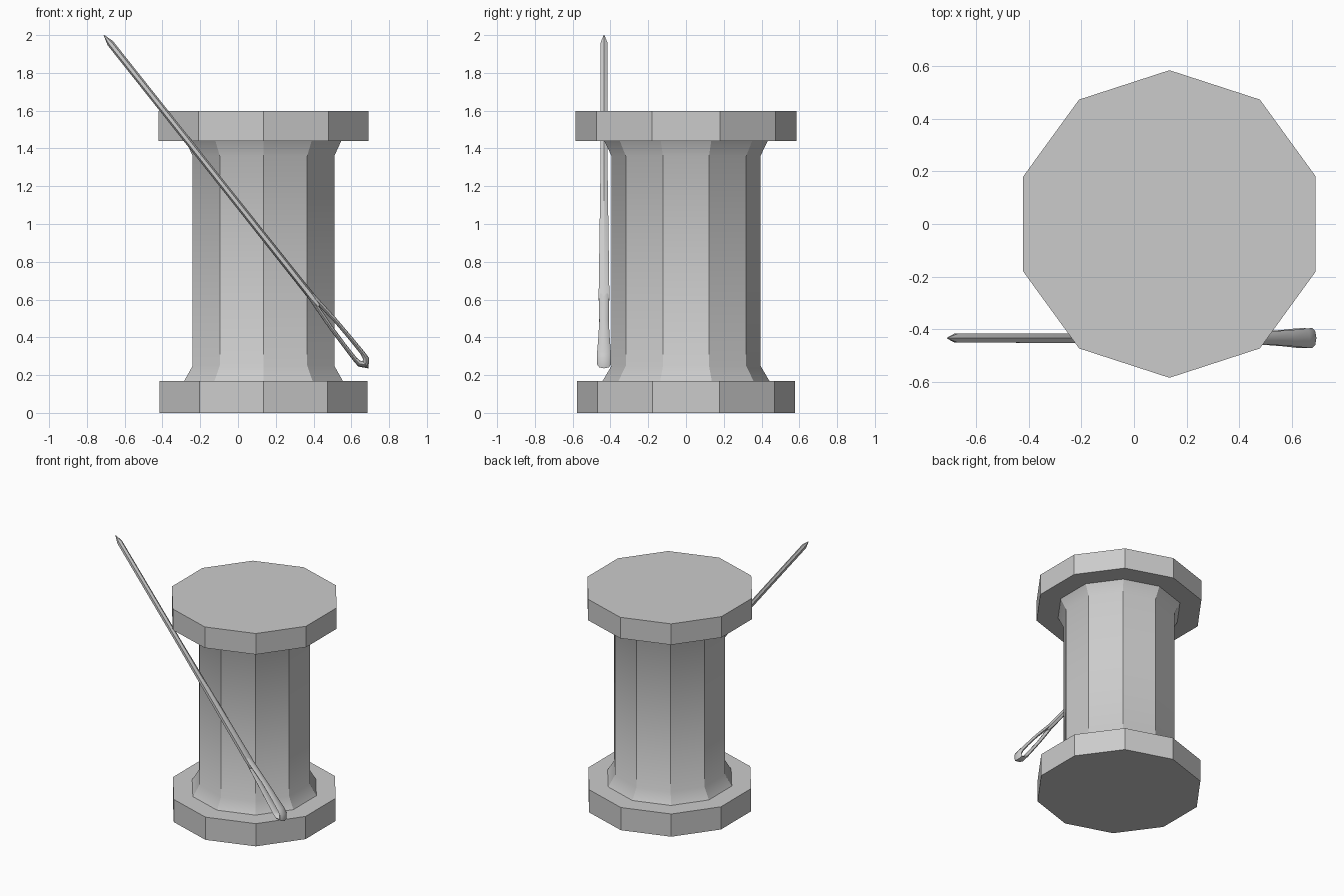
import bpy, bmesh, math
from mathutils import Vector

if "Cube" in bpy.data.objects:
    bpy.data.objects.remove(bpy.data.objects["Cube"])


def loft(name, rings, smooth_angle):
    """Skin a list of equal-length vertex rings and cap both ends."""
    bm = bmesh.new()
    vs = [[bm.verts.new(p) for p in ring] for ring in rings]
    n = len(vs[0])
    for a, b in zip(vs, vs[1:]):
        for i in range(n):
            j = (i + 1) % n
            bm.faces.new((a[i], a[j], b[j], b[i]))
    bm.faces.new(vs[0])
    bm.faces.new(vs[-1])
    bmesh.ops.recalc_face_normals(bm, faces=bm.faces)
    for f in bm.faces:
        f.smooth = True
    for e in bm.edges:
        e.smooth = e.calc_face_angle(0) < math.radians(smooth_angle)
    me = bpy.data.meshes.new(name)
    bm.to_mesh(me)
    bm.free()
    ob = bpy.data.objects.new(name, me)
    bpy.context.collection.objects.link(ob)
    return ob


# Spool: ten-sided turned profile (radius, height)
profile = [(.578, 0), (.578, .17), (.441, .17), (.394, .25),
           (.394, 1.36), (.433, 1.44), (.585, 1.44), (.585, 1.597)]
SIDES = 10
angles = [math.pi / 2 + math.tau * i / SIDES for i in range(SIDES)]
loft("spool", [[(.135 + r * math.cos(a), r * math.sin(a), z) for a in angles]
               for r, z in profile], 31)

# Needle frame: tip point, direction along it, sideways direction, depth
TIP = Vector((-.71, -.434, 2.0))
ALONG = Vector((1.38, 0, -1.738)).normalized()
SIDE = Vector((-ALONG.z, 0, ALONG.x))
DEPTH = Vector((0, 1, 0))


def sweep(path, sides):
    """Elliptical rings along (distance, offset, half width, half depth)."""
    rings = []
    for k, (t, s, w, d) in enumerate(path):
        a, b = path[max(k - 1, 0)], path[min(k + 1, len(path) - 1)]
        tan = (ALONG * (b[0] - a[0]) + SIDE * (b[1] - a[1])).normalized()
        across = tan.cross(DEPTH)
        c = TIP + ALONG * t + SIDE * s
        rings.append([c + across * w * math.cos(q) + DEPTH * d * math.sin(q)
                      for q in (math.tau * i / sides for i in range(sides))])
    return rings


# Needle shaft with pointed tip
shaft = [(0, 0, .002, .002), (.055, 0, .018, .02), (.85, 0, .018, .021),
         (1.78, 0, .02, .033), (1.83, 0, .012, .026)]
loft("needle_shaft", sweep(shaft, 6), 35)

# Needle eye: one prong, mirrored round the rounded end
prong = [(1.76, .006, .012, .028), (1.83, .012, .012, .027),
         (1.95, .021, .011, .025), (2.08, .025, .011, .031),
         (2.17, .026, .012, .037), (2.205, .022, .016, .038)]
end = [(2.228, 0, .025, .036)]
loop = prong + end + [(t, -s, w, d) for t, s, w, d in reversed(prong)]
loft("needle_eye", sweep(loop, 8), 50)
